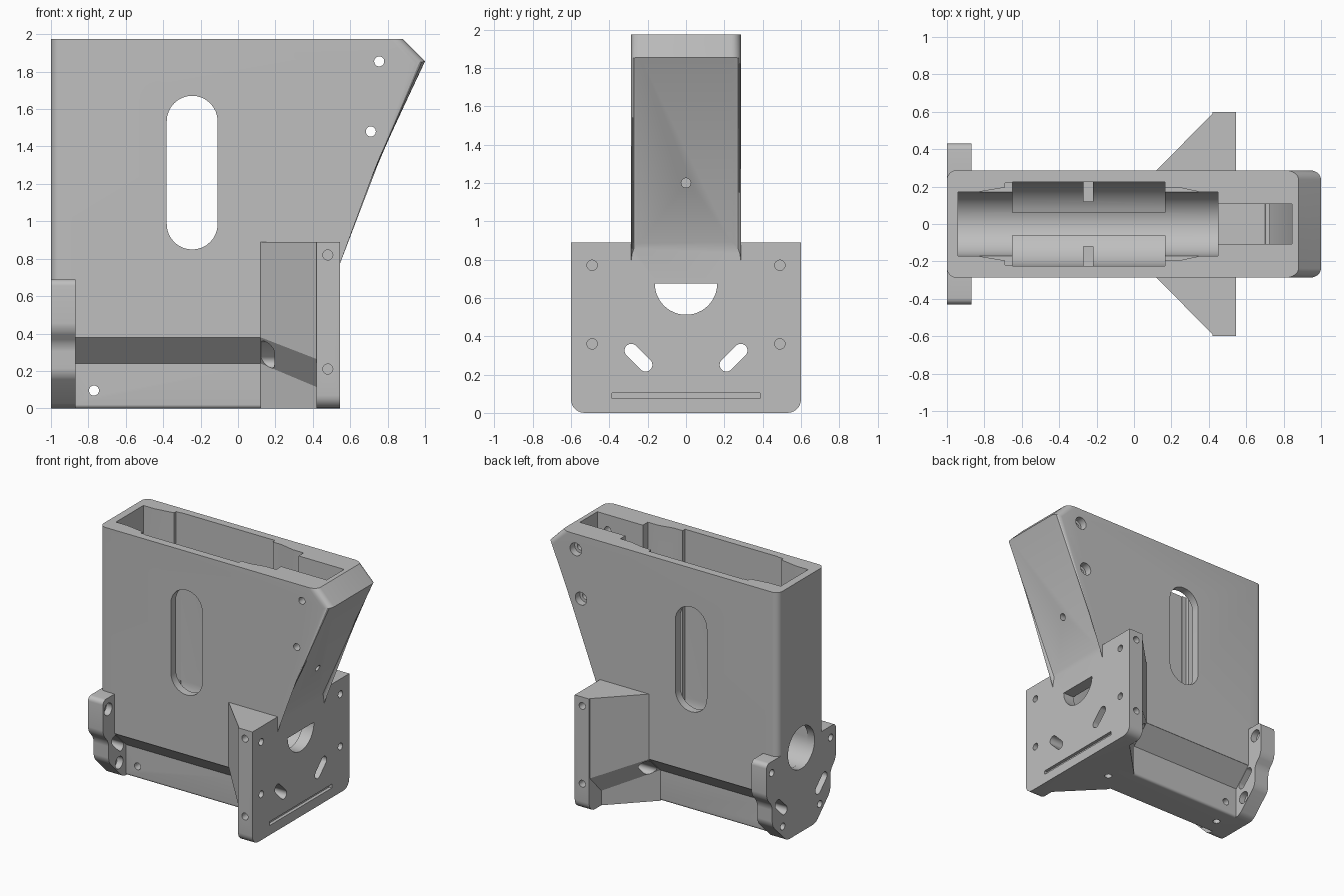
import bpy
import bmesh
from math import pi, cos, sin

cube = bpy.data.objects.get("Cube")
if cube:
    bpy.data.objects.remove(cube, do_unlink=True)

grey = bpy.data.materials.new("plain grey")
grey.use_nodes = True
tone = (0.52, 0.52, 0.52, 1)
grey.diffuse_color = tone
grey.node_tree.nodes["Principled BSDF"].inputs["Base Color"].default_value = tone


def loft(name, loops, rounds=()):
    """Solid skinned over matching loops; rounds = (edge test, radius)."""
    bm = bmesh.new()
    rings = [[bm.verts.new(p) for p in loop] for loop in loops]
    n = len(rings[0])
    for a, b in zip(rings, rings[1:]):
        for i in range(n):
            j = (i + 1) % n
            bm.faces.new((a[i], a[j], b[j], b[i]))
    bm.faces.new(rings[0])
    bm.faces.new(rings[-1])
    for test, radius in rounds:
        edges = [e for e in bm.edges if test(e.verts[0].co, e.verts[1].co)]
        bmesh.ops.bevel(bm, geom=edges, offset=radius, segments=6,
                        profile=0.5, affect='EDGES')
    bmesh.ops.recalc_face_normals(bm, faces=bm.faces)
    mesh = bpy.data.meshes.new(name)
    bm.to_mesh(mesh)
    bm.free()
    mesh.materials.append(grey)
    obj = bpy.data.objects.new(name, mesh)
    bpy.context.scene.collection.objects.link(obj)
    return obj


def prism(name, axis, pts, a, b, rounds=()):
    place = {'x': lambda p, t: (t, p[0], p[1]),
             'y': lambda p, t: (p[0], t, p[1]),
             'z': lambda p, t: (p[0], p[1], t)}[axis]
    return loft(name, [[place(p, t) for p in pts] for t in (a, b)], rounds)


def arc(cx, cy, r, start, end, n=16):
    return [(cx + r * cos(start + (end - start) * i / n),
             cy + r * sin(start + (end - start) * i / n)) for i in range(n + 1)]


def circle(cx, cy, r, n=24):
    return arc(cx, cy, r, 0, 2 * pi, n)[:-1]


def capsule(cx, cy, r, half, angle):
    dx, dy = half * cos(angle), half * sin(angle)
    return (arc(cx + dx, cy + dy, r, angle - pi / 2, angle + pi / 2)
            + arc(cx - dx, cy - dy, r, angle + pi / 2, angle + 3 * pi / 2))


def rect(x0, x1, y0, y1):
    return [(x0, y0), (x1, y0), (x1, y1), (x0, y1)]


def mirrored(half):
    return half + [(-p, q) for p, q in reversed(half)]


def along(axis):
    return lambda a, b: abs((a - b).normalized()[axis]) > 0.99


W = 0.287          # half width of the housing
BORE = 0.66        # height of the bore axis
TOP = 1.975


# Main housing with rounded upright and sloping corners
def corner(a, b):
    upright = a.y * b.y > 0 and abs(a.z - b.z) > 0.05
    return upright and (a.x < -0.9 or max(a.x, b.x) > 0.9)


housing = prism("housing", 'y', [(-1, 0.38), (0.545, 0.38), (0.545, 0.89),
                (1, 1.855), (0.88, TOP), (-1, TOP)], -W, W, [(corner, 0.05)])

# Narrow keel under the housing, with sloping shoulders
keel = prism("keel", 'x', mirrored([(0.145, 0), (0.145, 0.24), (W - 0.002, 0.38),
             (0.2, 0.385), (0.2, 0.5)]), -1, 0.5,
             [(lambda a, b: along(0)(a, b) and a.z < 0.01, 0.02)])

# Flared gusset between housing and mounting plate
inner = mirrored([(0.145, 0), (0.145, 0.24), (W, 0.38), (W, 0.89)])
outer = mirrored([(0.46, 0), (0.46, 0.11), (0.6, 0.26), (0.6, 0.89)])
gusset = loft("gusset", [[(x, *p) for p in ring]
                         for x, ring in ((0.12, inner), (0.43, outer))])

# Mounting plate
plate = prism("mounting_plate", 'x', rect(-0.6, 0.6, 0, 0.89), 0.42, 0.545,
              [(lambda a, b: along(0)(a, b) and a.z < 0.01, 0.07)])

# Eared end plate
ears = prism("end_plate", 'x', mirrored([(0.18, 0), (0.36, 0.18), (0.36, 0.34),
             (0.43, 0.42), (0.43, 0.69)]), -1, -0.87, [(along(0), 0.035)])


def combine(tool, operation):
    mod = housing.modifiers.new(operation, 'BOOLEAN')
    mod.operation, mod.solver, mod.object = operation, 'EXACT', tool
    bpy.context.view_layer.objects.active = housing
    bpy.ops.object.modifier_apply(modifier=mod.name)
    bpy.data.objects.remove(tool, do_unlink=True)


def cut(axis, pts, a, b):
    combine(prism("cutter", axis, pts, a, b), 'DIFFERENCE')


for part in (keel, gusset, plate, ears):
    combine(part, 'UNION')

# Round-bottomed chamber, open at the top
cut('x', [(-0.17, 2.1)] + arc(0, BORE, 0.17, pi, 2 * pi, 24) + [(0.17, 2.1)],
    -0.94, 0.45)
# Wider bay on each side, leaving a centre rib
for s in (-1, 1):
    curve = [(s * y, z) for y, z in arc(0, BORE, 0.225, 0, -1.3, 12)]
    cut('x', [(s * 0.06, 2.1), (s * 0.225, 2.1)] + curve, -0.65, 0.165)
    cut('x', rect(*sorted((s * 0.12, s * 0.225)), 0.42, 0.8), -0.27, -0.22)
# Tapered lead-ins at both ends of the bay
cut('z', mirrored([(-0.87, 0.165), (-0.69, 0.195), (-0.69, 0.22), (-0.64, 0.22)])[:4]
    + [(-0.64, -0.22), (-0.69, -0.22), (-0.69, -0.195), (-0.87, -0.165)], BORE, 2.1)
cut('z', [(0.15, 0.22), (0.165, 0.195), (0.24, 0.195), (0.38, 0.165),
          (0.38, -0.165), (0.24, -0.195), (0.165, -0.195), (0.15, -0.22)], BORE, 2.1)
# Narrow pocket in the overhang
cut('y', [(0.4, 1.45), (0.7, 1.45), (0.845, 1.75), (0.845, 2.1), (0.4, 2.1)],
    -0.108, 0.108)

# Bore through the end plate and half-round opening in the mounting plate
cut('x', circle(0, BORE, 0.165, 40), -1.1, -0.9)
cut('x', arc(0, BORE + 0.015, 0.163, pi, 2 * pi, 24), 0.4, 0.6)
# Side windows
cut('y', capsule(-0.245, 1.26, 0.136, 0.275, pi / 2), -0.5, 0.5)

# Mirrored slots and screw holes
for s in (-1, 1):
    cut('x', capsule(s * 0.248, 0.288, 0.035, 0.053, s * pi / 4), -1.1, 0.6)
    for y, z in ((0.365, 0.6), (0.23, 0.13)):
        cut('x', circle(s * y, z, 0.027), -1.1, -0.8)
        cut('x', circle(s * y, z, 0.048), -0.92, -0.8)
    for z in (0.36, 0.77):
        cut('x', circle(s * 0.49, z, 0.027), 0.46, 0.6)
    for z in (0.21, 0.82):
        cut('y', circle(0.48, z, 0.027), *sorted((s * 0.54, s * 0.7)))

# Cross holes through the housing, counterbored at the back
for x, z in ((0.755, 1.855), (0.71, 1.48), (-0.77, 0.095)):
    cut('y', circle(x, z, 0.027), -0.5, 0.5)
    if z > 1:
        cut('y', circle(x, z, 0.05), 0.23, 0.5)

# Hole in the sloping face, holes underneath, and plate groove
cut('x', circle(0, 1.2, 0.025), 0.6, 0.8)
for x in (-0.8, 0.25):
    cut('z', circle(x, 0, 0.027), -0.1, 0.1)
cut('x', rect(-0.385, 0.385, 0.075, 0.105), 0.52, 0.6)

# Smooth the curved surfaces, keep crisp edges
bpy.ops.object.select_all(action='DESELECT')
housing.select_set(True)
bpy.context.view_layer.objects.active = housing
bpy.ops.object.shade_smooth_by_angle(angle=0.52)
